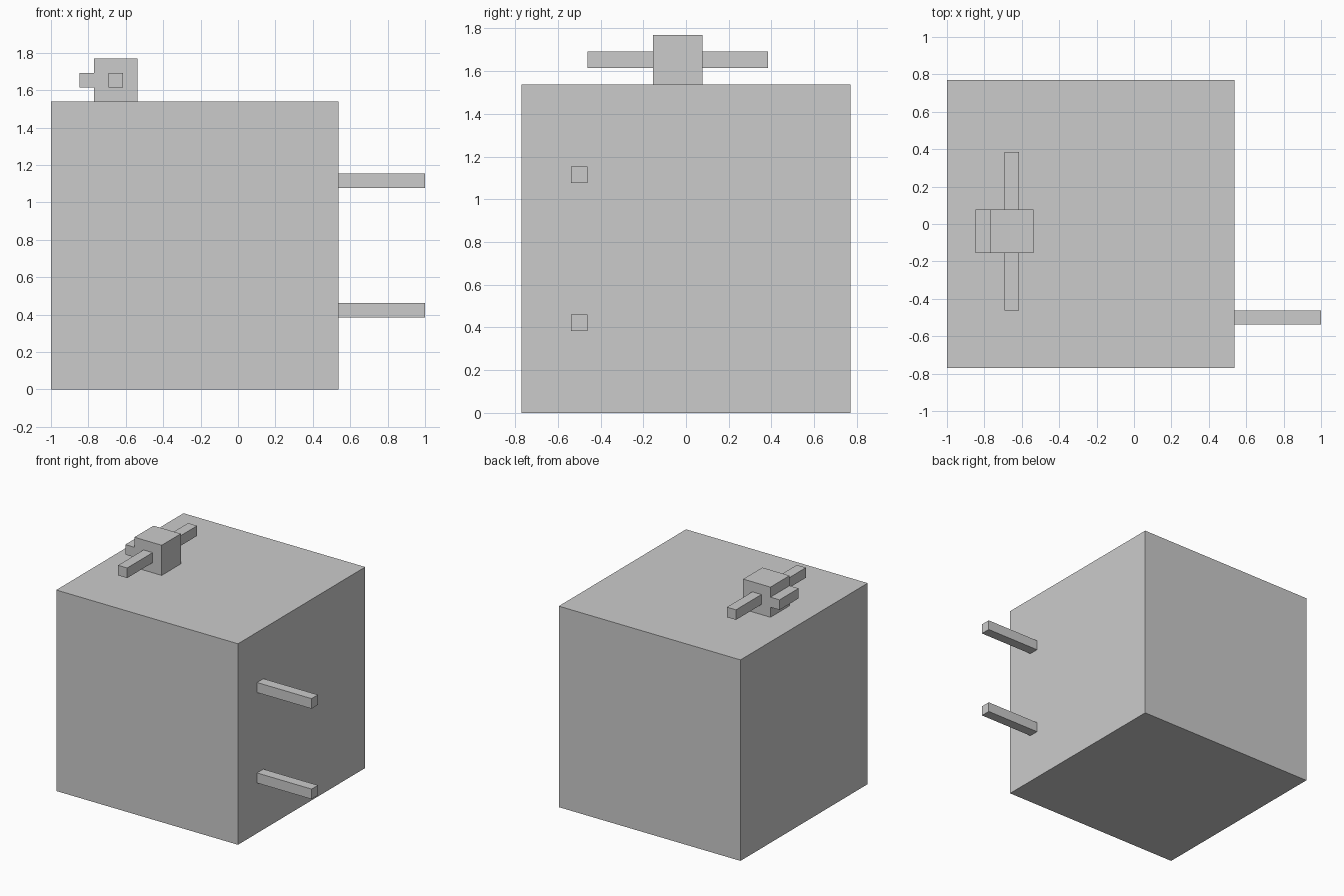
import bpy

if "Cube" in bpy.data.objects:
    bpy.data.objects.remove(bpy.data.objects["Cube"])

U = 1 / 13  # grid module: the model is 26 modules long


def box(name, x, y, z):
    """Axis-aligned box from (min, max) module ranges."""
    bpy.ops.mesh.primitive_cube_add(size=1)
    ob = bpy.context.object
    ob.name = name
    ob.location = [(a + b) / 2 * U for a, b in (x, y, z)]
    ob.scale = [(b - a) * U for a, b in (x, y, z)]
    bpy.ops.object.transform_apply(location=False, rotation=False, scale=True)
    return ob


# Large cube body
box("body", (-13, 7), (-10, 10), (0, 20))

# Two pegs on the right side
for name, z in (("lower_peg", 5), ("upper_peg", 14)):
    box(name, (7, 13), (-7, -6), (z, z + 1))

# Small block on top, with a wide lip and two side bars
box("top_block", (-10, -7), (-2, 1), (20, 23))
box("top_lip", (-11, -10), (-2, 1), (21, 22))
box("front_bar", (-9, -8), (-6, -2), (21, 22))
box("back_bar", (-9, -8), (1, 5), (21, 22))
